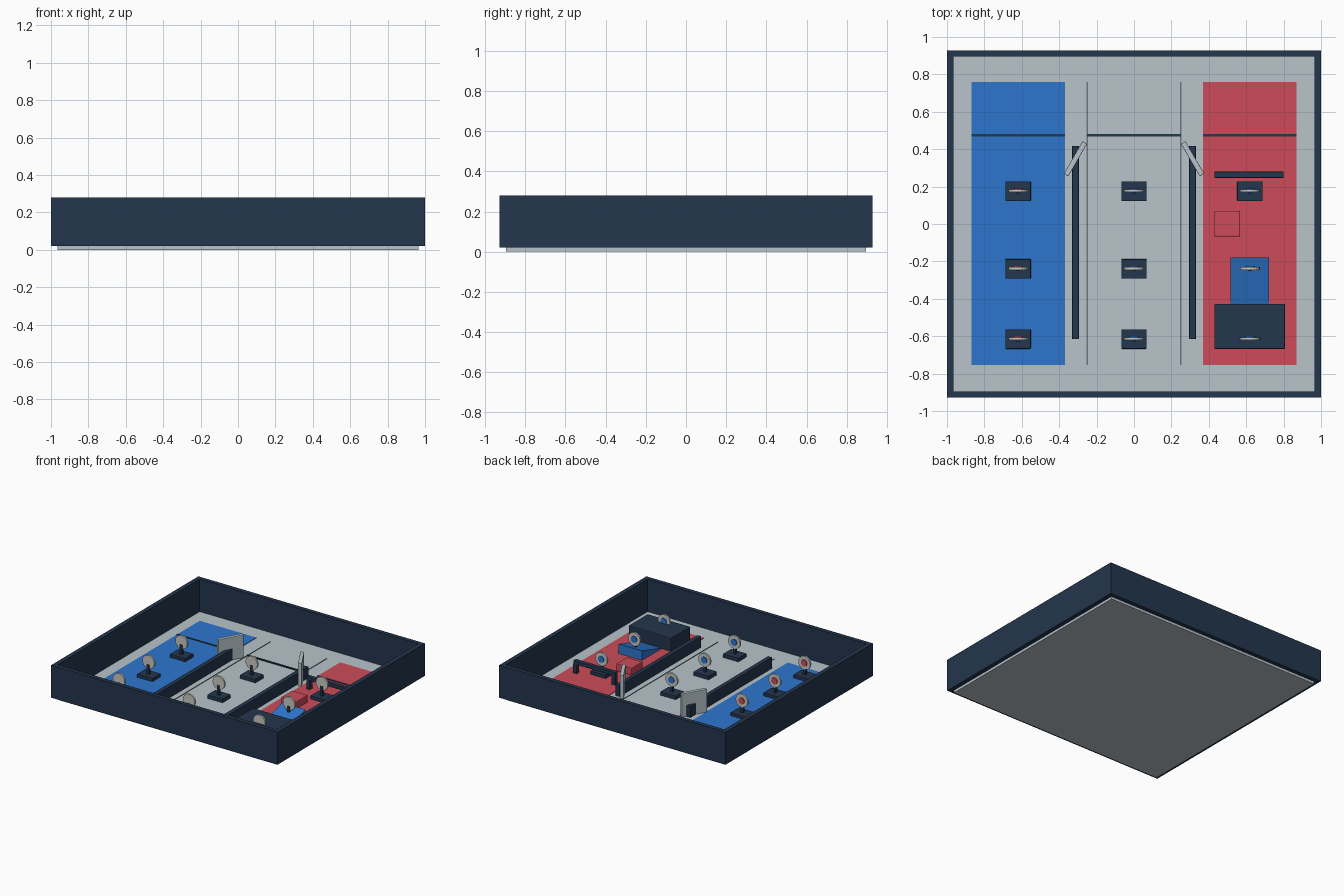
import bpy
import bmesh
import math
from mathutils import Matrix

cube = bpy.data.objects.get("Cube")
if cube:
    bpy.data.objects.remove(cube, do_unlink=True)


def material(name, rgb):
    """Flat material from a display colour, converted to linear."""
    linear = [((c / 255 + 0.055) / 1.055) ** 2.4 for c in rgb]
    mat = bpy.data.materials.new(name)
    mat.use_nodes = True
    mat.diffuse_color = (*linear, 1)
    mat.node_tree.nodes["Principled BSDF"].inputs["Base Color"].default_value = (*linear, 1)
    return mat


NAVY = material("navy", (35, 54, 77))
FLOOR = material("pale grey", (184, 196, 202))
BLUE = material("blue", (45, 118, 206))
RED = material("red", (205, 75, 89))
LINE = material("line grey", (105, 118, 126))
WHITE = material("warm white", (200, 200, 196))

FLOOR_TOP = 0.02


def finish(name, bm, mat):
    mesh = bpy.data.meshes.new(name)
    bm.to_mesh(mesh)
    bm.free()
    mesh.materials.append(mat)
    obj = bpy.data.objects.new(name, mesh)
    bpy.context.collection.objects.link(obj)
    return obj


def box(name, mat, xs, ys, zs, bevel=0, turn=0):
    """Box given by its ranges, optionally turned about its vertical axis."""
    size = [r[1] - r[0] for r in (xs, ys, zs)]
    centre = [(r[0] + r[1]) / 2 for r in (xs, ys, zs)]
    bm = bmesh.new()
    bmesh.ops.create_cube(bm, size=1, matrix=Matrix.Diagonal((*size, 1)))
    obj = finish(name, bm, mat)
    obj.location = centre
    obj.rotation_euler.z = turn
    if bevel:
        mod = obj.modifiers.new("Bevel", "BEVEL")
        mod.width = bevel
        mod.segments = 2
    return obj


def disc(name, mat, radius, depth, location, sides=20):
    """Upright disc whose faces point along y."""
    bm = bmesh.new()
    bmesh.ops.create_cone(bm, cap_ends=True, segments=sides, radius1=radius,
                          radius2=radius, depth=depth,
                          matrix=Matrix.Rotation(math.pi / 2, 4, "X"))
    obj = finish(name, bm, mat)
    obj.location = location
    return obj


# Floor slab and the four perimeter walls
IN_X, IN_Y, OUT_Y = 0.965, 0.895, 0.928
box("floor", FLOOR, (-IN_X, IN_X), (-IN_Y, IN_Y), (0, FLOOR_TOP))
WALL_Z = (FLOOR_TOP, 0.28)
for side, label in ((-1, "right"), (1, "left")):
    box(label + "_wall", NAVY, sorted((side * IN_X, side)), (-OUT_Y, OUT_Y), WALL_Z)
for side, label in ((-1, "front"), (1, "back")):
    box(label + "_wall", NAVY, (-IN_X, IN_X), sorted((side * IN_Y, side * OUT_Y)), WALL_Z)

# Lanes, boundary lines and start lines
LANE_Y = (-0.755, 0.76)
MAT_TOP = FLOOR_TOP + 0.004
for x, label, mat in ((-0.62, "blue", BLUE), (0, "middle", None), (0.62, "red", RED)):
    edges = (x - 0.25, x + 0.25)
    if mat:
        box(label + "_lane", mat, edges, LANE_Y, (FLOOR_TOP, MAT_TOP))
    else:
        for edge in edges:
            box("lane_line", LINE, (edge - 0.003, edge + 0.003), LANE_Y, (FLOOR_TOP, MAT_TOP))
    box(label + "_start_line", NAVY, edges, (0.467, 0.481), (FLOOR_TOP, MAT_TOP + 0.004))

# Divider rails with an angled gate at the back end of each
for side, label in ((-1, "right"), (1, "left")):
    x = side * 0.313
    box(label + "_rail", NAVY, (x - 0.018, x + 0.018), (-0.615, 0.418),
        (FLOOR_TOP, 0.11), bevel=0.003)
    box(label + "_gate", FLOOR, (x - 0.1, x + 0.1), (0.335, 0.363),
        (FLOOR_TOP, 0.205), bevel=0.003, turn=-side * math.radians(60))

# Targets: base, post, plate and a coloured centre facing the start line
for x, label, centre_mat in ((-0.62, "blue_lane", RED), (0, "middle_lane", BLUE),
                             (0.62, "red_lane", BLUE)):
    for y in (0.175, -0.24, -0.615):
        box(label + "_target_base", NAVY, (x - 0.068, x + 0.068), (y - 0.052, y + 0.052),
            (FLOOR_TOP, 0.05), bevel=0.003)
        box(label + "_target_post", NAVY, (x - 0.01, x + 0.01), (y - 0.012, y + 0.008),
            (0.05, 0.125))
        disc(label + "_target_plate", WHITE, 0.053, 0.014, (x, y + 0.002, 0.145))
        disc(label + "_target_centre", centre_mat, 0.026, 0.008, (x, y + 0.011, 0.145))

# Hurdle across the red lane
HURDLE_Y = (0.247, 0.28)
box("hurdle_bar", NAVY, (0.43, 0.8), HURDLE_Y, (0.095, 0.125), bevel=0.004)
for x in (0.43, 0.77):
    box("hurdle_leg", NAVY, (x, x + 0.03), HURDLE_Y, (FLOOR_TOP, 0.1))

# Low red block and the tall navy platform
box("red_block", RED, (0.43, 0.567), (-0.067, 0.07), (FLOOR_TOP, 0.08), bevel=0.005)
box("platform", NAVY, (0.43, 0.807), (-0.668, -0.427), (FLOOR_TOP, 0.13), bevel=0.005)

# Blue ramp, lowered along its front edge
ramp = box("ramp", BLUE, (0.515, 0.722), (-0.427, -0.18), (FLOOR_TOP, 0.1))
for vert in ramp.data.vertices:
    if vert.co.y < 0 and vert.co.z > 0:
        vert.co.z -= 0.072
